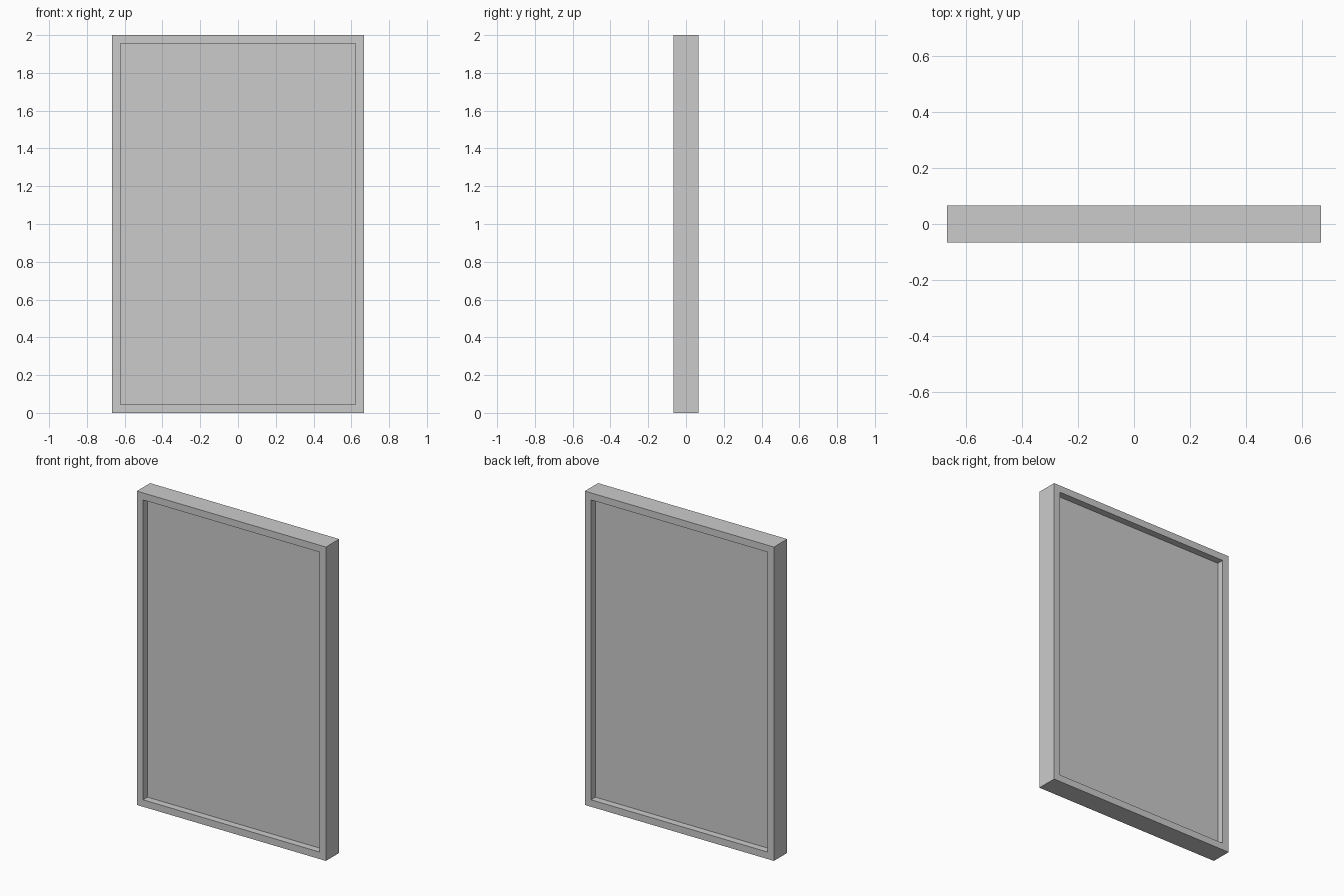
import bpy, bmesh

if "Cube" in bpy.data.objects:
    bpy.data.objects.remove(bpy.data.objects["Cube"])

W, D, H = 4 / 3, 0.4 / 3, 2.0   # overall width, depth, height
B = 0.0445                      # border width


def finish(name, bm):
    bmesh.ops.recalc_face_normals(bm, faces=bm.faces)
    mesh = bpy.data.meshes.new(name)
    bm.to_mesh(mesh)
    bm.free()
    obj = bpy.data.objects.new(name, mesh)
    bpy.context.collection.objects.link(obj)
    return obj


def rectangle(bm, inset, y):
    x = W / 2 - inset
    return [bm.verts.new((px, y, pz)) for px, pz in
            ((-x, inset), (x, inset), (x, H - inset), (-x, H - inset))]


# Frame: four loops joined into a closed rectangular ring
bm = bmesh.new()
loops = [rectangle(bm, i, y) for i, y in
         ((0, -D / 2), (0, D / 2), (B, D / 2), (B, -D / 2))]
for k in range(4):
    a, b = loops[k], loops[(k + 1) % 4]
    for i in range(4):
        j = (i + 1) % 4
        bm.faces.new((a[i], a[j], b[j], b[i]))
finish("frame", bm)

# Panel: thin slab recessed equally on front and back
bm = bmesh.new()
bmesh.ops.create_cube(bm, size=1)
for v in bm.verts:
    v.co.x *= W - 2 * B
    v.co.y *= D / 3
    v.co.z = v.co.z * (H - 2 * B) + H / 2
finish("panel", bm)
